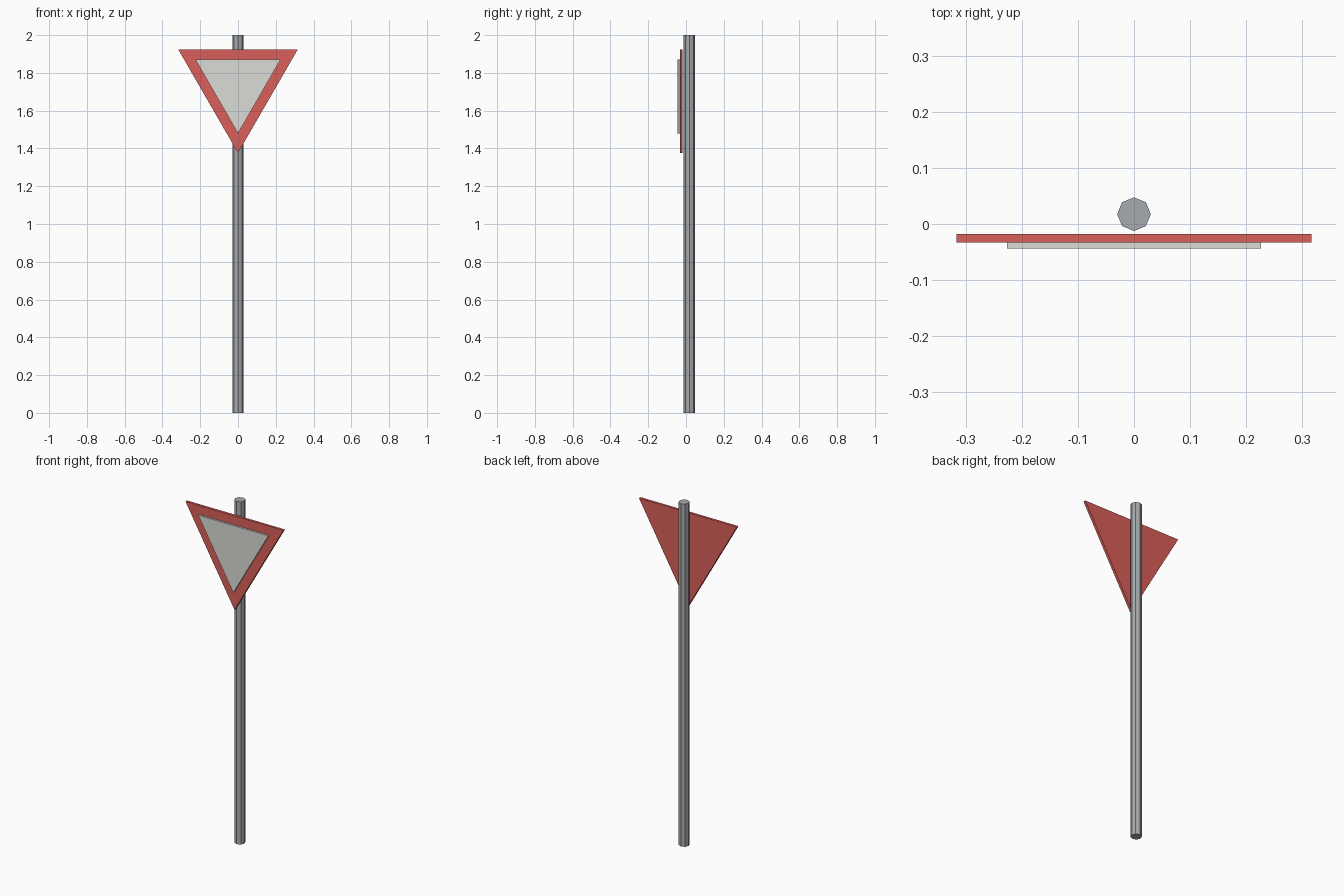
import bpy
from math import pi

cube = bpy.data.objects.get("Cube")
if cube:
    bpy.data.objects.remove(cube, do_unlink=True)


def make_material(name, rgb):
    mat = bpy.data.materials.new(name)
    mat.use_nodes = True
    color = (*rgb, 1.0)
    mat.diffuse_color = color
    mat.node_tree.nodes["Principled BSDF"].inputs["Base Color"].default_value = color
    return mat


def prism(name, sides, radius, depth, location, rotation, mat):
    bpy.ops.mesh.primitive_cylinder_add(vertices=sides, radius=radius, depth=depth,
                                        location=location, rotation=rotation)
    obj = bpy.context.object
    obj.name = name
    obj.data.materials.append(mat)
    return obj


def triangle_plate(name, radius, y_front, y_back, mat):
    # The first corner of the prism lies on local +y, which turns to point down
    return prism(name, 3, radius, y_back - y_front,
                 (0, (y_front + y_back) / 2, SIGN_Z), (-pi / 2, 0, 0), mat)


SIGN_Z = 1.741
steel = make_material("grey steel", (0.39, 0.41, 0.43))
red = make_material("sign red", (0.70, 0.115, 0.10))
white = make_material("sign white", (0.71, 0.71, 0.68))

# Eight-sided post behind the sign
prism("post", 8, 0.03, 2.0, (0, 0.0175, 1.0), (0, 0, 0), steel)

# Red border plate with the smaller white panel on its front
triangle_plate("border_plate", 0.365, -0.033, -0.018, red)
triangle_plate("centre_panel", 0.261, -0.044, -0.033, white)
